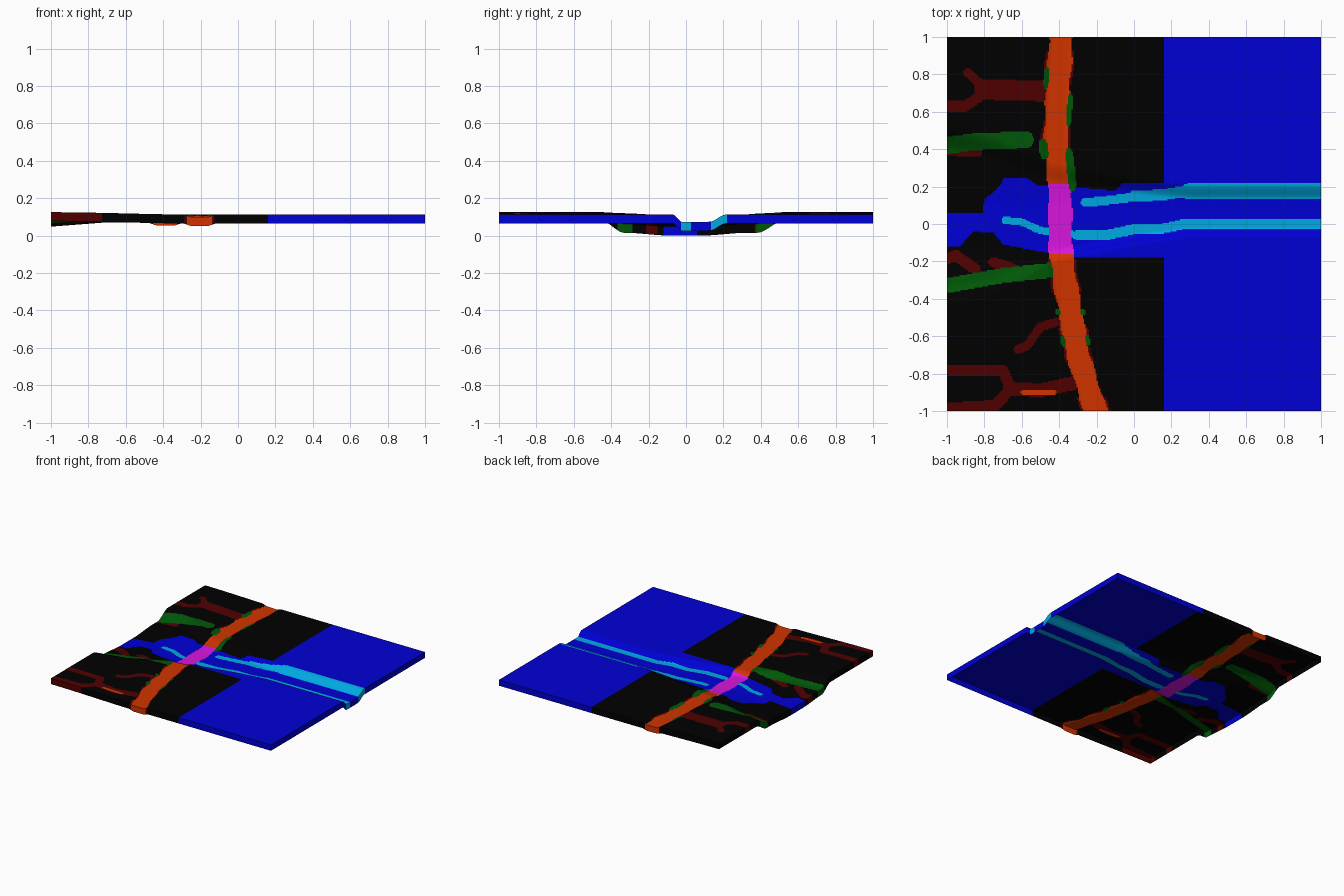
import bpy, bmesh, math
from mathutils import Vector

if "Cube" in bpy.data.objects:
    bpy.data.objects.remove(bpy.data.objects["Cube"])

N = 300            # cells along each side
SKIRT = 0.048      # depth of the border walls
ROAD_HALF = 0.063  # half width of the road

# flat colours (linear)
COLOURS = {
    "black": (0, 0, 0), "blue": (0, 0, 0.66), "maroon": (0.08, 0, 0), "green": (0, 0.095, 0.002),
    "cyan": (0, 0.4, 0.76), "orange": (0.64, 0.034, 0), "magenta": (0.68, 0.008, 0.72),
}
NAMES = list(COLOURS)


def smooth(t):
    t = max(0.0, min(1.0, t))
    return t * t * (3 - 2 * t)


def mix(a, b, t):
    return a + (b - a) * t


def interp(points, x):
    """Piecewise linear lookup in a short (position, value) list."""
    if x <= points[0][0]:
        return points[0][1]
    for (x0, v0), (x1, v1) in zip(points, points[1:]):
        if x <= x1:
            return mix(v0, v1, (x - x0) / (x1 - x0))
    return points[-1][1]


def on_stroke(x, y, radius, points):
    """True inside a round-ended line of constant radius."""
    for (ax, ay), (bx, by) in zip(points, points[1:]):
        dx, dy = bx - ax, by - ay
        t = max(0.0, min(1.0, ((x - ax) * dx + (y - ay) * dy) / (dx * dx + dy * dy)))
        if (x - ax - t * dx) ** 2 + (y - ay - t * dy) ** 2 < radius * radius:
            return True
    return False


# road centre x along y
ROAD = [(-1, -.205), (-.7, -.3), (-.3, -.37), (-.1, -.395), (.2, -.395), (.45, -.42), (1, -.39)]

# blue basin: upper and lower edge along x
BASIN_TOP = [(-.81, .06), (-.8, .13), (-.71, .21), (-.7, .25), (-.58, .25), (-.52, .21), (-.1, .18), (-.06, .22)]
BASIN_LOW = [(-.93, -.12), (-.86, -.04), (-.75, -.05), (-.7, -.11), (-.33, -.18)]

# how far the valley has opened out along x, and its floor height
OPENING = [(-1, 1), (-.75, .85), (-.45, .38), (.05, .1), (.3, 0)]
FLOOR = [(-1, .048), (-.7, .071), (1, .073)]

# streams
CYAN = [
    (.02, [(-.69, .02), (-.6, .01), (-.5, -.035), (-.3, -.06)]),
    (.027, [(-.3, -.06), (-.15, -.06), (0, -.028), (.15, -.025), (.28, .002), (1.1, .002)]),
    (.024, [(-.26, .115), (-.15, .125), (0, .145)]),
    (.03, [(0, .15), (.15, .155), (.27, .175)]),
    (.042, [(.29, .175), (1.1, .175)]),
]
GREEN = [
    (.045, [(-1, .42), (-.85, .44), (-.58, .45)]),
    (.04, [(-1, -.33), (-.7, -.275), (-.42, -.245)]),
]
# small branches
MAROON = [
    (.028, [(-1, .63), (-.9, .63), (-.8, .7)]),
    (.055, [(-.8, .72), (-.47, .71)]),
    (.024, [(-.89, .81), (-.8, .73)]),
    (.02, [(-1, .385), (-.83, .38)]),
    (.03, [(-1, -.185), (-.95, -.17), (-.85, -.24)]),
    (.028, [(-.75, -.205), (-.62, -.25)]),
    (.024, [(-.62, -.67), (-.57, -.65), (-.5, -.55), (-.4, -.52)]),
    (.03, [(-1, -.785), (-.7, -.785), (-.66, -.88), (-.74, -.97), (-1, -.985)]),
    (.037, [(-.66, -.88), (-.5, -.89), (-.32, -.85)]),
]
SPUR = [(.014, [(-.59, -.9), (-.43, -.9)])]
LAYERS = [("orange", SPUR), ("cyan", CYAN), ("green", GREEN), ("maroon", MAROON)]

# green patches on the road edges: side, y centre, half length, half width
VERGES = [(1, .29, .12, .022), (1, .61, .09, .014), (-1, .4, .055, .024), (-1, .78, .06, .014),
          (1, -.47, .02, .012), (-1, -.47, .02, .012), (-1, -.63, .03, .012), (1, -.62, .03, .012)]


def height(x, y):
    # gentle rise to the left, road pressed in slightly
    z = 0.112 + 0.013 * smooth((-0.2 - x) / 0.8)
    road = abs(x - interp(ROAD, y)) / ROAD_HALF
    z -= 0.012 * (1 - smooth((road - 0.7) / 0.7))
    # channel on the right opening into a wide valley on the left
    t = interp(OPENING, x)
    rim_low, floor_low = mix(-.07, -.45, t), mix(-.02, -.33, t)
    floor_top, rim_top = mix(.13, .38, t), mix(.215, .52, t)
    into = smooth((y - rim_low) / (floor_low - rim_low)) * smooth((rim_top - y) / (rim_top - floor_top))
    floor = interp(FLOOR, x) + 0.015 * smooth((abs(y) - 0.08) / 0.25)
    return mix(z, min(z, floor), into)


def colour(x, y):
    side = x - interp(ROAD, y)
    off = abs(side) - ROAD_HALF - 0.005 * math.sin(y * 31)
    if abs(off) < 0.05:
        for s, centre, length, width in VERGES:
            if s * side > 0 and ((abs(side) - ROAD_HALF - .004) / width) ** 2 + ((y - centre) / length) ** 4 < 1:
                return "green"
    if off < 0:
        return "magenta" if -0.16 < y < 0.21 else "orange"
    for name, strokes in LAYERS:
        if (name == "cyan" or x < -0.2) and any(on_stroke(x, y, r, p) for r, p in strokes):
            return name
    if x > 0.16 or interp(BASIN_LOW, x) < y < interp(BASIN_TOP, x):
        return "blue"
    # thin banks beside the road
    if off < 0.012 and math.sin(y * 17) > 0:
        return "maroon"
    return "black"


# terrain surface: shaped grid
bm = bmesh.new()
bmesh.ops.create_grid(bm, x_segments=N, y_segments=N, size=1)
for v in bm.verts:
    v.co.z = height(v.co.x, v.co.y)

# border walls: outer edges pulled straight down, underside left open
border = [e for e in bm.edges if e.is_boundary]
grown = bmesh.ops.extrude_edge_only(bm, edges=border)
for item in grown["geom"]:
    if isinstance(item, bmesh.types.BMVert):
        item.co.z -= SKIRT
bmesh.ops.recalc_face_normals(bm, faces=bm.faces[:])
bm.normal_update()
if sum(f.normal.z for f in bm.faces) < 0:
    bmesh.ops.reverse_faces(bm, faces=bm.faces[:])

# colour every face from its plan cell
cells = {}
for f in bm.faces:
    c = f.calc_center_median()
    key = tuple(max(0, min(N - 1, int((k + 1) * N / 2))) for k in (c.x, c.y))
    if key not in cells:
        cells[key] = NAMES.index(colour(*((k + 0.5) * 2 / N - 1 for k in key)))
    f.material_index = cells[key]

mesh = bpy.data.meshes.new("terrain_slab")
bm.to_mesh(mesh)
bm.free()
for name, rgb in COLOURS.items():
    mat = bpy.data.materials.new(name)
    mat.diffuse_color = (*rgb, 1)
    mat.use_nodes = True
    mat.node_tree.nodes["Principled BSDF"].inputs["Base Color"].default_value = mat.diffuse_color
    mesh.materials.append(mat)
slab = bpy.data.objects.new("terrain_slab", mesh)
bpy.context.collection.objects.link(slab)
bpy.context.view_layer.objects.active = slab
slab.select_set(True)
bpy.ops.object.shade_smooth_by_angle(angle=math.radians(40))
